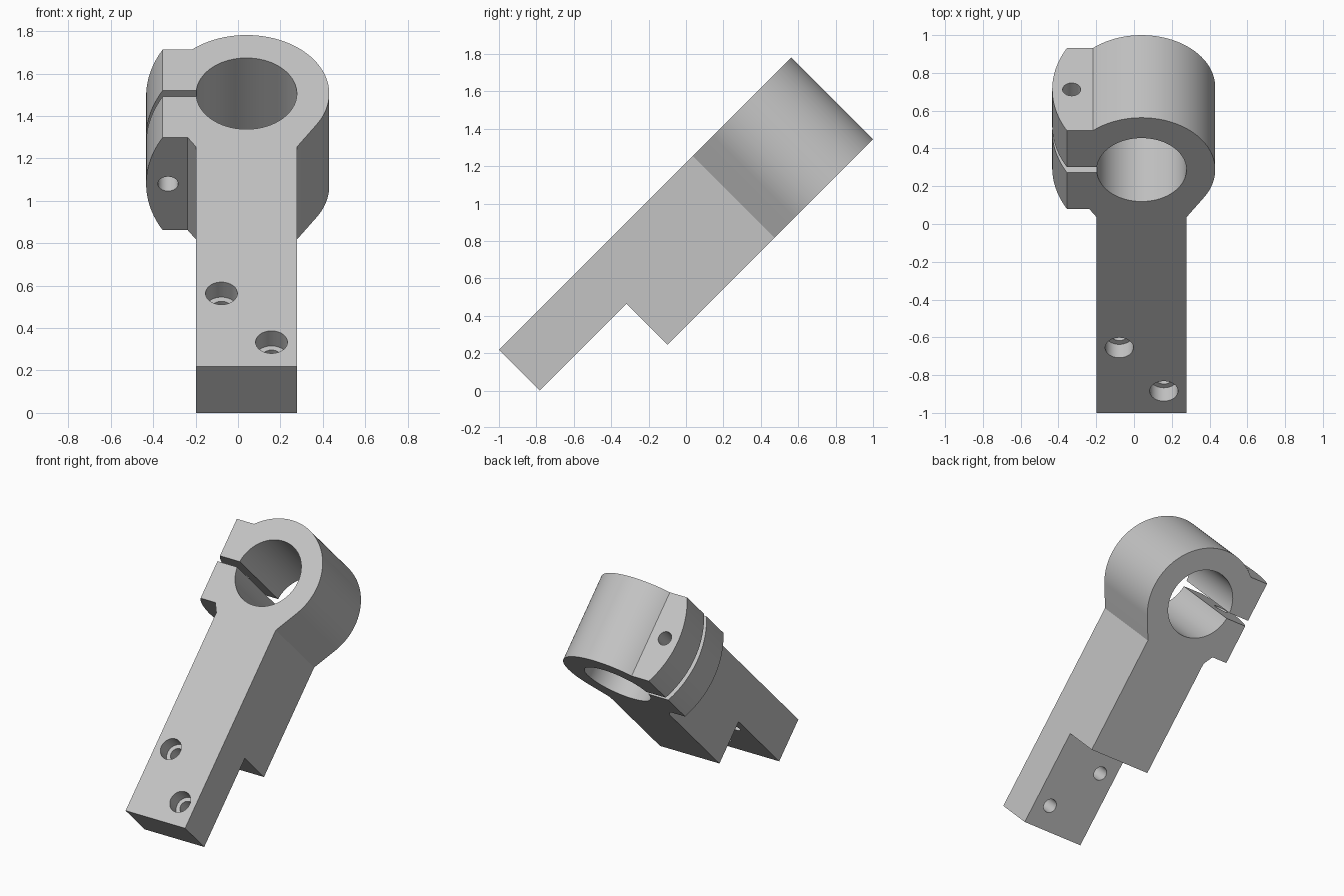
import bpy, bmesh
from math import sin, cos, pi, radians, asin
from mathutils import Matrix

if "Cube" in bpy.data.objects:
    bpy.data.objects.remove(bpy.data.objects["Cube"])

# Main sizes: x across, y along the arm, z through the thickness (front face at 0)
HALF, THICK, LENGTH = 0.2375, 0.618, 2.21
RING, BORE_Y = 0.39, 1.82
EAR_X, EAR_Y, EAR_BULGE = -0.395, 0.293, 0.078
TILT = Matrix.Translation((0.04, -1, THICK / 2 * sin(pi / 4))) @ Matrix.Rotation(pi / 4, 4, 'X')

grey = bpy.data.materials.new("plain_grey")
grey.use_nodes = True
grey.diffuse_color = (0.55, 0.55, 0.55, 1)
grey.node_tree.nodes["Principled BSDF"].inputs["Base Color"].default_value = grey.diffuse_color


def prism(name, outline, low, high, axis='Z'):
    """Extrude an outline along z, or along y when the outline is given in x and z."""
    bm = bmesh.new()
    put = (lambda a, b, h: (a, b, h)) if axis == 'Z' else (lambda a, b, h: (a, h, b))
    face = bm.faces.new([bm.verts.new(put(a, b, low)) for a, b in outline])
    side = bmesh.ops.extrude_face_region(bm, geom=[face])["geom"]
    bmesh.ops.translate(bm, vec=put(0, 0, high - low),
                        verts=[v for v in side if isinstance(v, bmesh.types.BMVert)])
    bmesh.ops.recalc_face_normals(bm, faces=bm.faces)
    mesh = bpy.data.meshes.new(name)
    bm.to_mesh(mesh)
    bm.free()
    mesh.materials.append(grey)
    obj = bpy.data.objects.new(name, mesh)
    bpy.context.collection.objects.link(obj)
    obj.matrix_world = TILT
    return obj


def arc(cx, cy, r, start, end, n):
    return [(cx + r * cos(start + (end - start) * i / n),
             cy + r * sin(start + (end - start) * i / n)) for i in range(n + 1)]


def circle(cx, cy, r, n=48):
    return arc(cx, cy, r, 0, 2 * pi, n)[:-1]


def rect(x0, x1, y0, y1):
    return [(x0, y0), (x1, y0), (x1, y1), (x0, y1)]


def combine(target, tool, operation='DIFFERENCE'):
    tool.hide_render = True
    mod = target.modifiers.new("cut", 'BOOLEAN')
    mod.operation, mod.solver, mod.object = operation, 'EXACT', tool
    bpy.ops.object.select_all(action='DESELECT')
    bpy.context.view_layer.objects.active = target
    target.select_set(True)
    bpy.ops.object.modifier_apply(modifier=mod.name)
    bpy.data.objects.remove(tool)


# Arm, ring and clamp ear as one outline
neck = BORE_Y - 0.356
ear_top = pi - asin(EAR_Y / RING)
outline = [(-HALF, 0), (HALF, 0), (HALF, neck)]
outline += arc(0, BORE_Y, RING, radians(-32), ear_top, 72)
outline += [(-0.6, BORE_Y + EAR_Y), (-0.6, BORE_Y - EAR_Y), (-0.277, BORE_Y - EAR_Y), (-HALF, neck)]
body = prism("clamp_arm", outline, -THICK, 0)

# Rounded end of the ear
mid = THICK / 2
radius = (mid ** 2 + EAR_BULGE ** 2) / (2 * EAR_BULGE)
sweep = asin(mid / radius) + 0.05
rounded = arc(EAR_X - EAR_BULGE + radius, -mid, radius, pi - sweep, pi + sweep, 32)
keep = rounded + [(1, rounded[-1][1]), (1, rounded[0][1])]
combine(body, prism("ear_trim", keep, -1, 3, 'Y'), 'INTERSECT')

# Step under the foot, main bore and clamp slit
combine(body, prism("foot_step", rect(-1, 1, -1, 0.655), -1, -mid))
combine(body, prism("bore", circle(0, BORE_Y, HALF, 72), -1, 1))
combine(body, prism("slit", rect(-1, -0.15, BORE_Y - 0.02, BORE_Y + 0.02), -1, 1))

# Clamp bolt hole through both ears
combine(body, prism("bolt_hole", circle(-0.37, -mid, 0.048, 32), 1.2, 2.5, 'Y'))

# Counterbored mounting holes
for x, y in ((-0.118, 0.488), (0.118, 0.163)):
    combine(body, prism("counterbore", circle(x, y, 0.075), -0.1, 0.2))
    combine(body, prism("screw_hole", circle(x, y, 0.047, 32), -1, 0.2))

bpy.ops.object.shade_smooth_by_angle(angle=radians(20))
